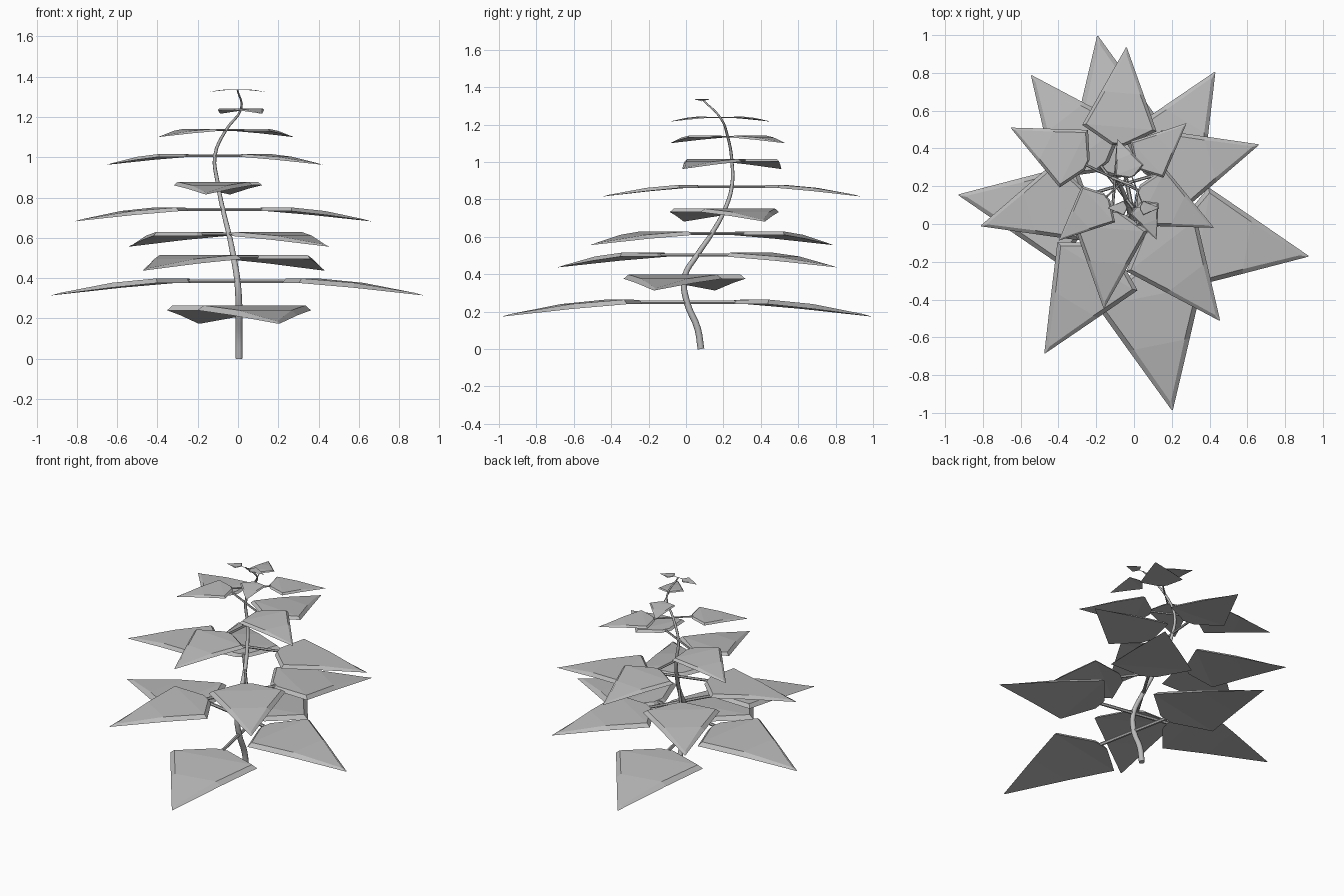
import bpy, bmesh, math
from mathutils import Vector, Matrix

if "Cube" in bpy.data.objects:
    bpy.data.objects.remove(bpy.data.objects["Cube"])


def material(name, rgb):
    m = bpy.data.materials.new(name)
    m.diffuse_color = (*rgb, 1)
    m.use_nodes = True
    m.node_tree.nodes["Principled BSDF"].inputs["Base Color"].default_value = m.diffuse_color
    return m


GREY = material("plain grey", (0.5, 0.5, 0.5))


# Tapered round tube along a smooth path; points are (x, y, z, radius)
def tube(name, points, sides):
    cu = bpy.data.curves.new(name, 'CURVE')
    cu.dimensions = '3D'
    cu.bevel_depth = 1.0
    cu.bevel_resolution = max(0, sides // 2 - 2)
    cu.resolution_u = 4
    cu.use_fill_caps = True
    sp = cu.splines.new('BEZIER')
    sp.bezier_points.add(len(points) - 1)
    for bp, (x, y, z, r) in zip(sp.bezier_points, points):
        bp.co = (x, y, z)
        bp.radius = r
        bp.handle_left_type = bp.handle_right_type = 'AUTO'
    ob = bpy.data.objects.new(name, cu)
    bpy.context.collection.objects.link(ob)
    bpy.ops.object.select_all(action='DESELECT')
    ob.select_set(True)
    bpy.context.view_layer.objects.active = ob
    bpy.ops.object.convert(target='MESH')
    ob = bpy.context.view_layer.objects.active
    ob.data.materials.clear()
    ob.data.materials.append(GREY)
    return ob


# Unit leaf: cross-sections of (along, half width, height) for both skins
UNDERSIDE = [(.25, .055, -.010), (.38, .285, -.010), (.65, .163, -.035), (1.0, .003, -.076)]
TOPSIDE = [(.265, .040, .013), (.39, .255, .014), (.65, .135, -.009), (.95, .004, -.062)]


def add_leaf(bm, matrix):
    def skin(rows):
        return [[bm.verts.new(matrix @ Vector((t, s * w, z))) for s in (-1, 1)]
                for t, w, z in rows]
    low, up = skin(UNDERSIDE), skin(TOPSIDE)
    n = len(low)
    for i in range(n - 1):
        bm.faces.new((up[i][0], up[i + 1][0], up[i + 1][1], up[i][1]))
        bm.faces.new((low[i][0], low[i][1], low[i + 1][1], low[i + 1][0]))
        for s in (0, 1):  # sloping rim
            bm.faces.new((low[i][s], low[i + 1][s], up[i + 1][s], up[i][s]))
    for i in (0, n - 1):
        bm.faces.new((low[i][0], low[i][1], up[i][1], up[i][0]))


def add_stalk(bm, matrix):
    # Square-ish thin stalk joining the stem to the leaf
    rot = Matrix.Translation((.14, 0, 0)) @ Matrix.Rotation(math.pi / 2, 4, 'Y')
    bmesh.ops.create_cone(bm, cap_ends=True, segments=6, radius1=.011, radius2=.011,
                          depth=.28, matrix=matrix @ rot)


# Nodes up the stem: x, y, z, leaf length
NODES = [
    (0.005, 0.005, 0.25, 1.01), (-0.003, -0.008, 0.385, 0.94),
    (-0.022, 0.06, 0.503, 0.87), (-0.045, 0.138, 0.618, 0.818),
    (-0.075, 0.205, 0.74, 0.766), (-0.10, 0.245, 0.868, 0.693),
    (-0.115, 0.245, 1.008, 0.597), (-0.06, 0.223, 1.135, 0.457),
    (0.015, 0.183, 1.238, 0.285), (-0.003, 0.085, 1.335, 0.137),
]

# Stem
path = [(0.005, 0.08, 0.0, .018), (0.005, 0.062, 0.11, .0175)]
path += [(x, y, z, .017 - .0014 * i) for i, (x, y, z, _) in enumerate(NODES)]
stem = tube("stem", path, 8)
stem.data.shade_smooth()

# Opposite pairs of leaves, each pair turned by a fixed angle
for i, (x, y, z, length) in enumerate(NODES):
    bm = bmesh.new()
    for half in (0, 180):
        turn = math.radians(-78.7 + 68.75 * i + half)
        m = (Matrix.Translation((x, y, z)) @ Matrix.Rotation(turn, 4, 'Z')
             @ Matrix.Scale(length, 4))
        add_leaf(bm, m)
        add_stalk(bm, m)
    bmesh.ops.recalc_face_normals(bm, faces=bm.faces)
    me = bpy.data.meshes.new(f"leaf_pair_{i + 1}")
    bm.to_mesh(me)
    bm.free()
    me.materials.append(GREY)
    bpy.context.collection.objects.link(bpy.data.objects.new(me.name, me))
